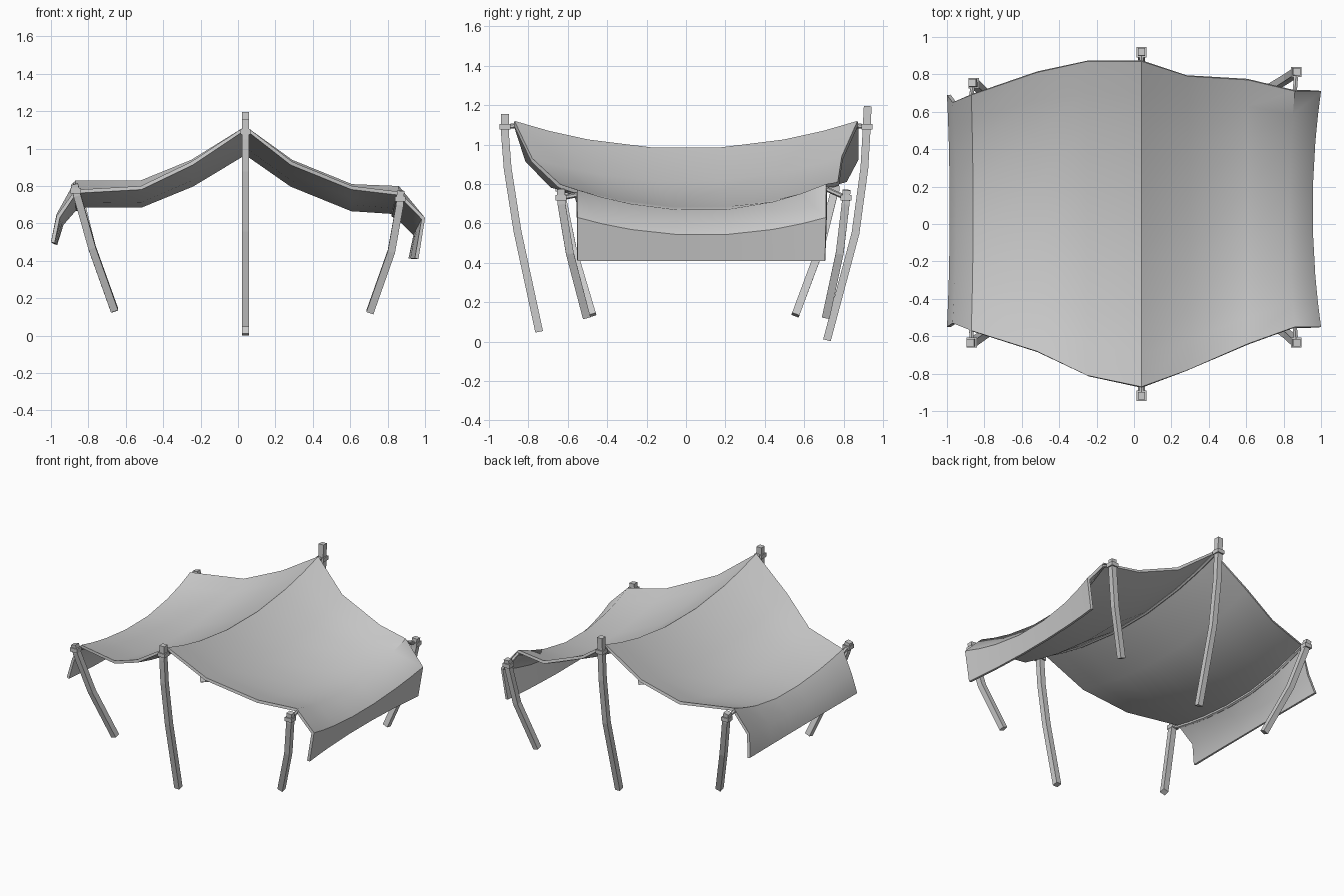
import bpy, bmesh, math
from mathutils import Vector

if "Cube" in bpy.data.objects:
    bpy.data.objects.remove(bpy.data.objects["Cube"])


def make_object(name, bm, smooth=None):
    bmesh.ops.recalc_face_normals(bm, faces=bm.faces[:])
    mesh = bpy.data.meshes.new(name)
    bm.to_mesh(mesh)
    bm.free()
    ob = bpy.data.objects.new(name, mesh)
    bpy.context.collection.objects.link(ob)
    return ob


def smooth(ob, degrees):
    bpy.ops.object.select_all(action='DESELECT')
    ob.select_set(True)
    bpy.context.view_layer.objects.active = ob
    bpy.ops.object.shade_smooth_by_angle(angle=math.radians(degrees))


def sweep(name, path, radius, sides, ref):
    """Closed tube with a regular cross-section along a path."""
    bm = bmesh.new()
    pts = [Vector(p) for p in path]
    rings = []
    for i, p in enumerate(pts):
        t = (pts[min(i + 1, len(pts) - 1)] - pts[max(i - 1, 0)]).normalized()
        v = t.cross(Vector(ref)).normalized()
        u = v.cross(t)
        ring = []
        for k in range(sides):
            a = math.tau * (k + 0.5) / sides
            ring.append(bm.verts.new(p + (u * math.cos(a) + v * math.sin(a)) * radius))
        rings.append(ring)
    for a, b in zip(rings, rings[1:]):
        for k in range(sides):
            j = (k + 1) % sides
            bm.faces.new((a[k], a[j], b[j], b[k]))
    bm.faces.new(rings[0])
    bm.faces.new(rings[-1])
    return make_object(name, bm)


# Canopy rows: x at ends, x mid, front y, front z, back y, back z, mid z
rows = [
    (-1.00, -0.985, -0.55, 0.50, 0.69, 0.50, 0.49),
    (-0.97, -0.95, -0.53, 0.64, 0.65, 0.65, 0.60),
    (-0.87, -0.86, -0.57, 0.78, 0.69, 0.83, 0.70),
    (-0.52, -0.52, -0.68, 0.80, 0.81, 0.83, 0.70),
    (-0.25, -0.25, -0.81, 0.93, 0.87, 0.94, 0.81),
    (0.04, 0.04, -0.87, 1.12, 0.87, 1.12, 0.98),
    (0.29, 0.29, -0.78, 0.93, 0.79, 0.94, 0.81),
    (0.61, 0.61, -0.64, 0.80, 0.77, 0.81, 0.68),
    (0.86, 0.83, -0.55, 0.77, 0.71, 0.80, 0.665),
    (1.00, 0.955, -0.55, 0.63, 0.71, 0.63, 0.54),
    (0.965, 0.93, -0.55, 0.41, 0.705, 0.41, 0.41),
]
steps = (-1, -0.8, -0.57, -0.2, 0.2, 0.57, 0.8, 1)


def row_point(row, t):
    xe, xm, yf, zf, yb, zb, zm = row
    z_end = zf if t < 0 else zb
    return Vector((xm + (xe - xm) * t * t,
                   (yf + yb) / 2 + (yb - yf) / 2 * t,
                   zm + (z_end - zm) * t * t))


bm = bmesh.new()
grid = [[bm.verts.new(row_point(r, t)) for t in steps] for r in rows]
for a, b in zip(grid, grid[1:]):
    for k in range(len(steps) - 1):
        bm.faces.new((a[k], b[k], b[k + 1], a[k + 1]))
canopy = make_object("canopy", bm)
bpy.context.view_layer.objects.active = canopy
mod = canopy.modifiers.new("thickness", 'SOLIDIFY')
mod.thickness = 0.02
mod.offset = -1 if canopy.data.polygons[30].normal.z > 0 else 1
bpy.ops.object.modifier_apply(modifier=mod.name)
smooth(canopy, 48)

# Poles: bent square posts, listed from top to foot
poles = {
    "front_center": [(0.04, -0.918, 1.155), (0.04, -0.918, 1.05), (0.04, -0.905, 0.88),
                     (0.04, -0.855, 0.56), (0.04, -0.745, 0.05)],
    "back_center": [(0.04, 0.922, 1.195), (0.04, 0.915, 1.05), (0.04, 0.905, 0.88),
                    (0.04, 0.86, 0.55), (0.04, 0.715, 0.007)],
    "front_left": [(-0.875, -0.635, 0.81), (-0.86, -0.632, 0.75), (-0.78, -0.575, 0.47),
                   (-0.66, -0.475, 0.135)],
    "back_left": [(-0.865, 0.755, 0.82), (-0.85, 0.75, 0.75), (-0.78, 0.68, 0.47),
                  (-0.66, 0.555, 0.135)],
    "front_right": [(0.87, -0.635, 0.775), (0.865, -0.632, 0.70), (0.82, -0.59, 0.45),
                    (0.705, -0.505, 0.125)],
    "back_right": [(0.87, 0.815, 0.77), (0.865, 0.81, 0.70), (0.82, 0.78, 0.45),
                   (0.705, 0.71, 0.125)],
}
anchor_z = {"center": 1.09, "left": 0.775, "right": 0.73}
knots = {}
for name, path in poles.items():
    sweep(name + "_pole", path, 0.028, 4, (1, 0, 0))
    # Lashing band around the pole
    z = anchor_z[name.split("_")[1]]
    c = Vector((path[0][0], path[0][1], z)).lerp(Vector((path[1][0], path[1][1], z)), 0.5)
    knots[name] = c
    sweep(name + "_lashing", [c - Vector((0, 0, 0.014)), c + Vector((0, 0, 0.014))],
          0.039, 4, (1, 0, 0))

# Support ropes under the cloth, tied pole to pole
for side, index in (("left", 2), ("center", 5), ("right", 8)):
    under = [row_point(rows[index], t) - Vector((0, 0, 0.025)) for t in steps]
    rope = sweep(side + "_rope",
                 [knots["front_" + side]] + under + [knots["back_" + side]],
                 0.013, 6, (1, 0, 0))
    smooth(rope, 50)
